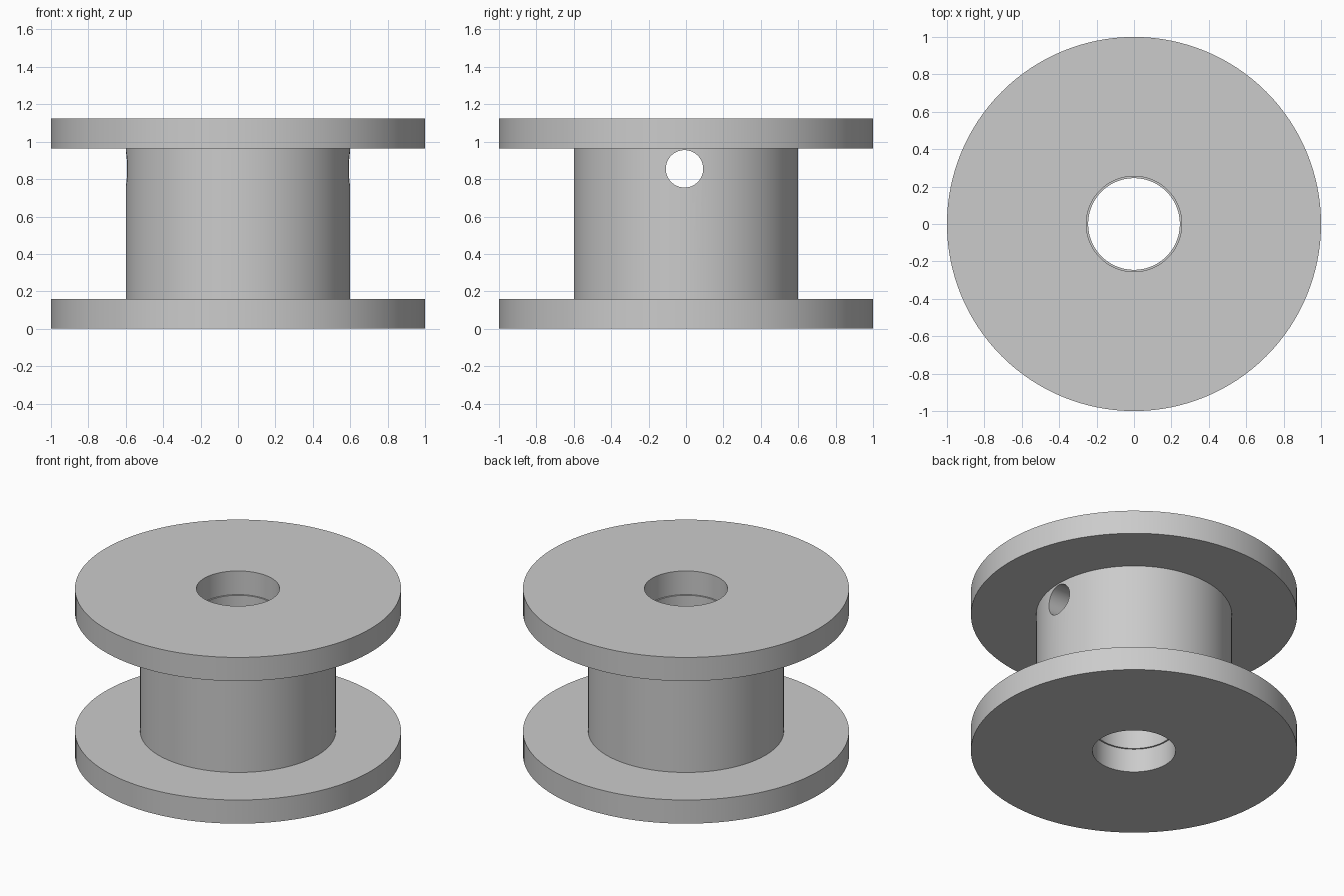
import bpy
import bmesh
import math
from mathutils import Vector

cube = bpy.data.objects.get("Cube")
if cube:
    bpy.data.objects.remove(cube, do_unlink=True)

HEIGHT = 1.125
FLANGE = 0.16          # flange thickness
RIM, DRUM = 1.0, 0.6   # outer radii
COUNTERBORE, BORE = 0.255, 0.245

grey = bpy.data.materials.new("plain_grey")
grey.use_nodes = True
colour = (0.6, 0.6, 0.6, 1)
grey.diffuse_color = colour
grey.node_tree.nodes["Principled BSDF"].inputs["Base Color"].default_value = colour


def lathe(name, profile, steps=128):
    """Revolve a closed (radius, z) profile around the z axis."""
    bm = bmesh.new()
    verts = [bm.verts.new((r, 0, z)) for r, z in profile]
    edges = [bm.edges.new((v, verts[i - 1])) for i, v in enumerate(verts)]
    bmesh.ops.spin(bm, geom=verts + edges, cent=(0, 0, 0), axis=(0, 0, 1),
                   angle=math.tau, steps=steps, use_merge=True)
    bmesh.ops.remove_doubles(bm, verts=bm.verts, dist=1e-5)
    bmesh.ops.recalc_face_normals(bm, faces=bm.faces)
    mesh = bpy.data.meshes.new(name)
    bm.to_mesh(mesh)
    bm.free()
    mesh.materials.append(grey)
    obj = bpy.data.objects.new(name, mesh)
    bpy.context.collection.objects.link(obj)
    return obj


# Spool: lower half of the section, then the same points mirrored upward
lower = [(BORE, FLANGE), (COUNTERBORE, FLANGE), (COUNTERBORE, 0),
         (RIM, 0), (RIM, FLANGE), (DRUM, FLANGE)]
upper = [(r, HEIGHT - z) for r, z in reversed(lower)]
spool = lathe("spool_body", lower + upper)

# Cross hole through both drum walls, just under the upper flange
bpy.ops.mesh.primitive_cylinder_add(vertices=64, radius=0.1, depth=1.6,
                                    location=(0, -0.008, 0.855),
                                    rotation=(0, math.pi / 2, 0))
cutter = bpy.context.object
cutter.name = "cross_hole_cutter"
cutter.hide_render = True
cutter.data.materials.append(grey)

cut = spool.modifiers.new("cross_hole", 'BOOLEAN')
cut.operation = 'DIFFERENCE'
cut.solver = 'EXACT'
cut.object = cutter

bpy.ops.object.select_all(action='DESELECT')
spool.select_set(True)
bpy.context.view_layer.objects.active = spool
bpy.ops.object.modifier_apply(modifier=cut.name)
bpy.data.objects.remove(cutter, do_unlink=True)
bpy.ops.object.shade_smooth_by_angle(angle=math.radians(30))
